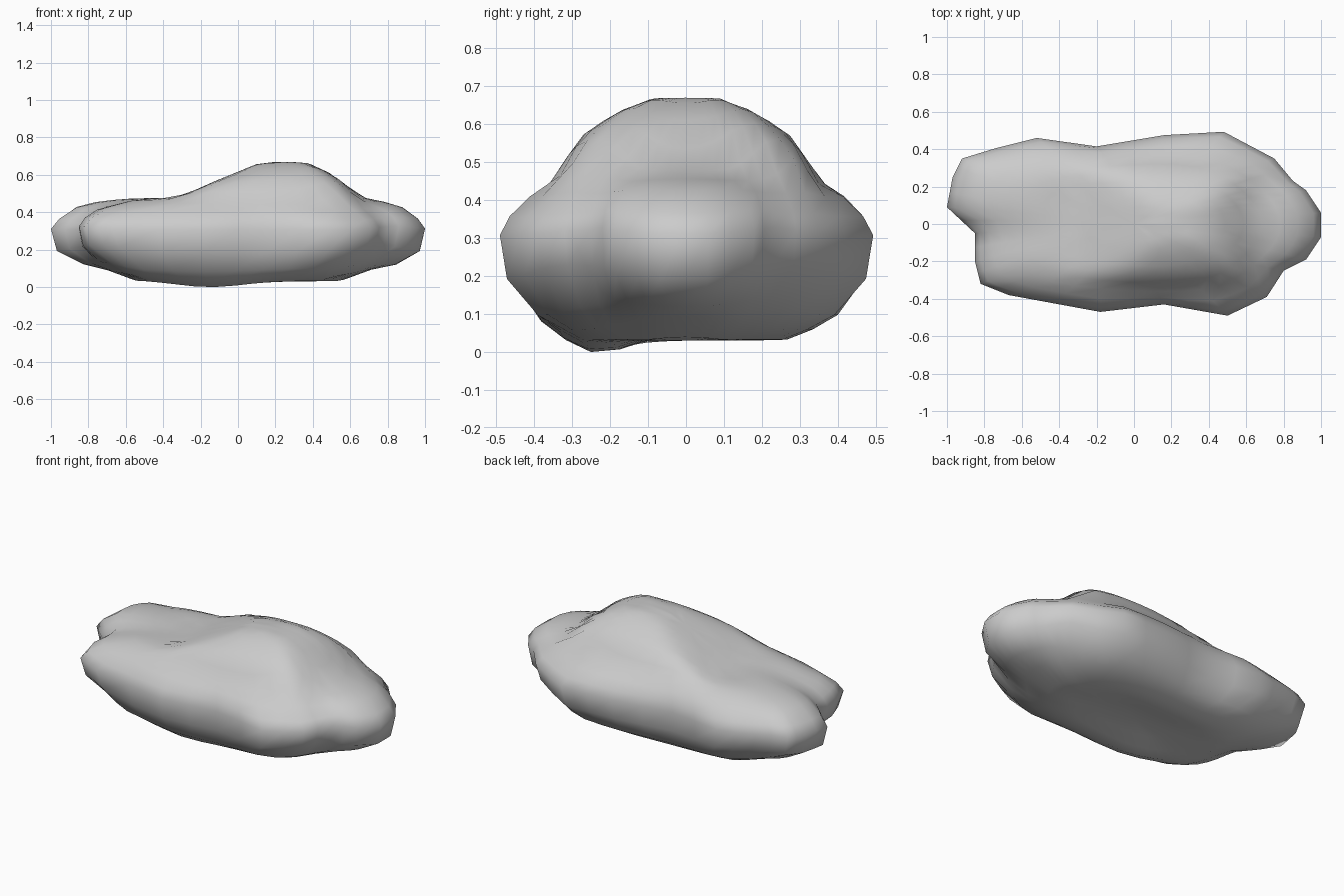
import bpy, bmesh
from math import exp

if "Cube" in bpy.data.objects:
    bpy.data.objects.remove(bpy.data.objects["Cube"])

# Plan outline, anticlockwise
OUT = [(1, .06), (.92, .18), (.85, .23), (.75, .35), (.48, .493), (.16, .475),
       (-.2, .415), (-.52, .46), (-.74, .405), (-.92, .35), (-.97, .25), (-1, .09),
       (-.85, -.05), (-.85, -.2), (-.82, -.32), (-.67, -.38), (-.18, -.47),
       (.16, -.43), (.5, -.49), (.71, -.39), (.8, -.25), (.92, -.19), (1, -.07)]
# Edge profiles: (fraction of outline, height)
BOTTOM = [(.25, .045), (.42, .033), (.58, .035), (.73, .062), (.86, .1), (.975, .195)]
TOP = [(1, .31), (.965, .36), (.89, .412), (.8, .445), (.7, .467), (.6, .476), (.5, .478),
       (.4, .476), (.3, .474), (.2, .472), (.1, .47)]
# Dome height along x and its falloff across y
DOME_X = [(-.36, 0), (-.3, .015), (-.12, .1), (.1, .19), (.23, .203), (.37, .192), (.53, .115), (.63, .02), (.72, 0)]
DOME_Y = [(0, 1), (.09, .96), (.17, .8), (.28, .46), (.35, 0)]


def interp(table, t):
    if t <= table[0][0]:
        return table[0][1]
    for (a, u), (b, v) in zip(table, table[1:]):
        if t <= b:
            return u + (v - u) * (t - a) / (b - a)
    return table[-1][1]


def top_offset(x, y):
    h, g = interp(DOME_X, x), interp(DOME_Y, abs(y))
    dome = .5 * h * g + .5 * min(h, .205 * g)
    groove = .02 * exp(-((y + .06) / .1) ** 2) * max(0, min(1, (-.4 - x) / .3))
    ends = .02 * max(0, 1 - abs(abs(x) - .85) / .2)
    return dome - groove + ends


def bottom_offset(x, y):
    keel = .033 * exp(-((x + .15) / .25) ** 2 - ((y + .26) / .15) ** 2)
    return .04 * max(0, 1 - abs(abs(x) - .75) / .22) - keel


# Outline with midpoints, and a smoothed copy for the inner rings
outline = []
for p, q in zip(OUT, OUT[1:] + OUT[:1]):
    outline += [p, ((p[0] + q[0]) / 2, (p[1] + q[1]) / 2)]
n = len(outline)
soft = outline
for _ in range(6):
    soft = [tuple((soft[i - 1][k] + 2 * soft[i][k] + soft[(i + 1) % n][k]) / 4 for k in (0, 1))
            for i in range(n)]

# Puffy body lofted from bottom centre to top centre
bm = bmesh.new()
rings = []
for profile, offset in ((BOTTOM, bottom_offset), (TOP, top_offset)):
    for f, z in profile:
        w = min(1, (1 - f) * 5)
        ring = []
        for (x, y), (sx, sy) in zip(outline, soft):
            x, y = f * (x + w * (sx - x)), f * (y + w * (sy - y))
            ring.append(bm.verts.new((x, y, z + offset(x, y))))
        rings.append(ring)
low = bm.verts.new((0, 0, .05 + bottom_offset(0, 0)))
high = bm.verts.new((0, 0, .47 + top_offset(0, 0)))
for i in range(n):
    j = (i + 1) % n
    bm.faces.new((low, rings[0][j], rings[0][i]))
    bm.faces.new((high, rings[-1][i], rings[-1][j]))
    for a, b in zip(rings, rings[1:]):
        bm.faces.new((a[i], a[j], b[j], b[i]))
bmesh.ops.recalc_face_normals(bm, faces=bm.faces)
zmin = min(v.co.z for v in bm.verts)
for v in bm.verts:
    v.co.z -= zmin
for face in bm.faces:
    face.smooth = True
mesh = bpy.data.meshes.new("puffy_body")
bm.to_mesh(mesh)
bm.free()
body = bpy.data.objects.new("puffy_body", mesh)
bpy.context.collection.objects.link(body)
